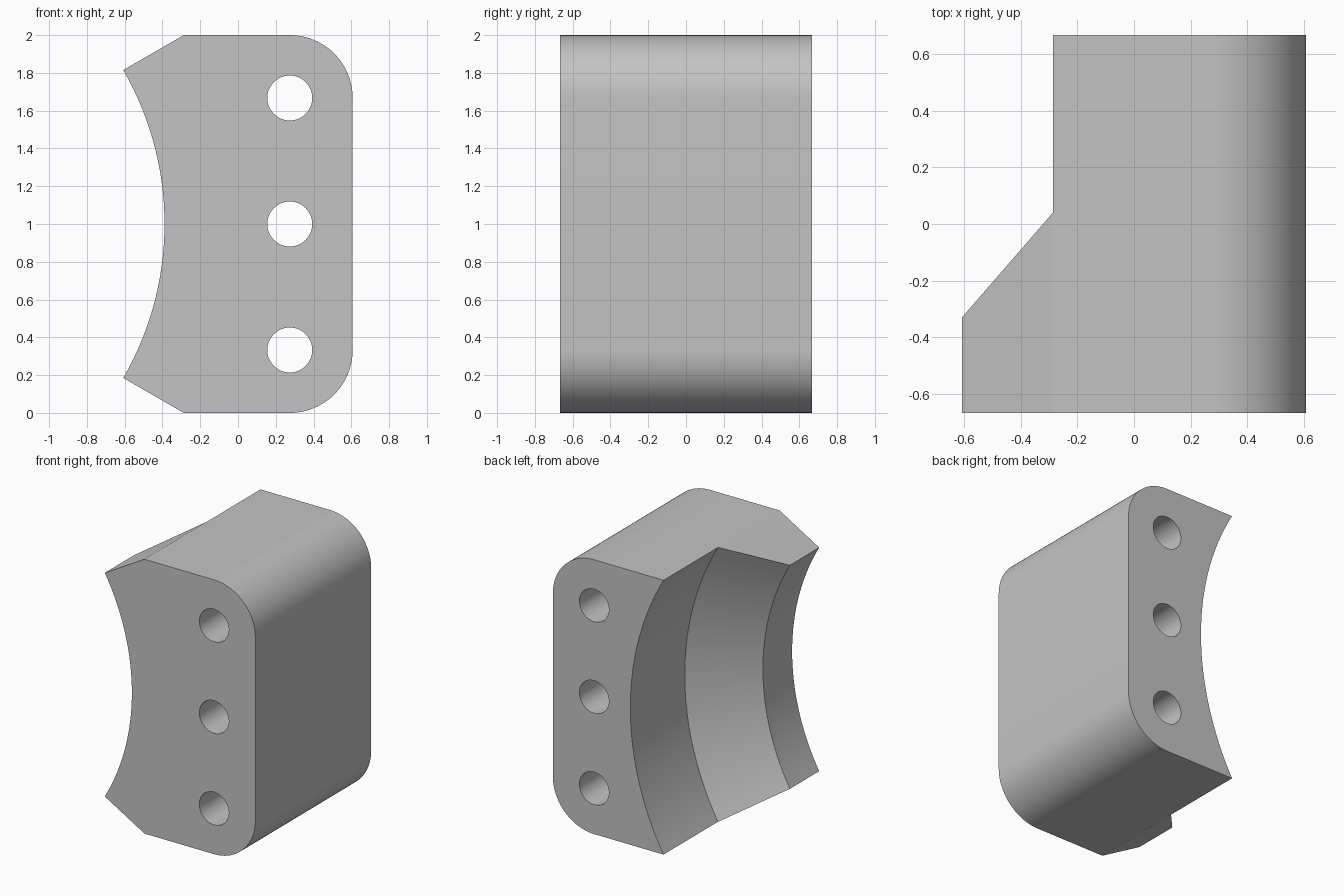
import bpy, bmesh
from math import radians, sin, cos, pi
from mathutils import Vector, Matrix

default = bpy.data.objects.get("Cube")
if default:
    bpy.data.objects.remove(default, do_unlink=True)

HALF_Y = 0.667          # half depth
RIGHT = 0.607           # flat outer side
FILLET = 0.333          # rounded outer corners
AXIS_X = -2.019         # bore axis, parallel to y at mid height
R_SMALL, R_BIG = 1.63, 2.0
STEP_Y, STEP_END = -0.33, 0.04

grey = bpy.data.materials.new("grey")
grey.use_nodes = True
colour = (0.55, 0.55, 0.55, 1)
grey.diffuse_color = colour
grey.node_tree.nodes["Principled BSDF"].inputs["Base Color"].default_value = colour


def make_object(name, bm):
    bmesh.ops.recalc_face_normals(bm, faces=bm.faces)
    mesh = bpy.data.meshes.new(name)
    bm.to_mesh(mesh)
    bm.free()
    mesh.materials.append(grey)
    obj = bpy.data.objects.new(name, mesh)
    bpy.context.collection.objects.link(obj)
    return obj


def radial(r, degrees):
    a = radians(degrees)
    return AXIS_X + r * cos(a), 1 + r * sin(a)


# Clamp block: outline in xz, extruded along y
def block():
    top = [radial(1.3, 30), radial(R_BIG, 30)]
    for i in range(25):
        a = pi / 2 * (1 - i / 24)
        top.append((RIGHT - FILLET + FILLET * cos(a), 2 - FILLET + FILLET * sin(a)))
    outline = top + [(x, 2 - z) for x, z in reversed(top)]
    bm = bmesh.new()
    face = bm.faces.new([bm.verts.new((x, -HALF_Y, z)) for x, z in outline])
    out = bmesh.ops.extrude_face_region(bm, geom=[face])
    verts = [v for v in out["geom"] if isinstance(v, bmesh.types.BMVert)]
    bmesh.ops.translate(bm, verts=verts, vec=(0, 2 * HALF_Y, 0))
    return make_object("clamp_block", bm)


# Stepped bore: profile spun around the axis
def bore():
    r_big = R_BIG + 0.001
    profile = [(0, -1), (R_SMALL, -1), (R_SMALL, STEP_Y),
               (r_big, STEP_END), (r_big, 1), (0, 1)]
    bm = bmesh.new()
    verts = [bm.verts.new((AXIS_X + r, y, 1)) for r, y in profile]
    edges = [bm.edges.new(pair) for pair in zip(verts, verts[1:])]
    bmesh.ops.spin(bm, geom=verts + edges, cent=(AXIS_X, 0, 1), axis=(0, 1, 0),
                   angle=2 * pi, steps=180, use_duplicate=False)
    bmesh.ops.remove_doubles(bm, verts=bm.verts, dist=1e-4)
    return make_object("bore_cutter", bm)


# Bolt hole running front to back
def bolt_hole(z):
    bm = bmesh.new()
    place = Matrix.Translation(Vector((RIGHT - FILLET, 0, z))) @ Matrix.Rotation(pi / 2, 4, "X")
    bmesh.ops.create_cone(bm, cap_ends=True, segments=48, radius1=0.119,
                          radius2=0.119, depth=2, matrix=place)
    return make_object("bolt_hole_cutter", bm)


body = block()
cutters = [bore()] + [bolt_hole(z) for z in (FILLET, 1, 2 - FILLET)]
bpy.context.view_layer.objects.active = body
for cutter in cutters:
    mod = body.modifiers.new(cutter.name, "BOOLEAN")
    mod.operation = "DIFFERENCE"
    mod.solver = "EXACT"
    mod.object = cutter
    bpy.ops.object.modifier_apply(modifier=mod.name)
for cutter in cutters:
    bpy.data.objects.remove(cutter, do_unlink=True)

# Smooth curved walls, sharp rims
bpy.ops.object.select_all(action="DESELECT")
body.select_set(True)
bpy.ops.object.shade_smooth_by_angle(angle=radians(20))
